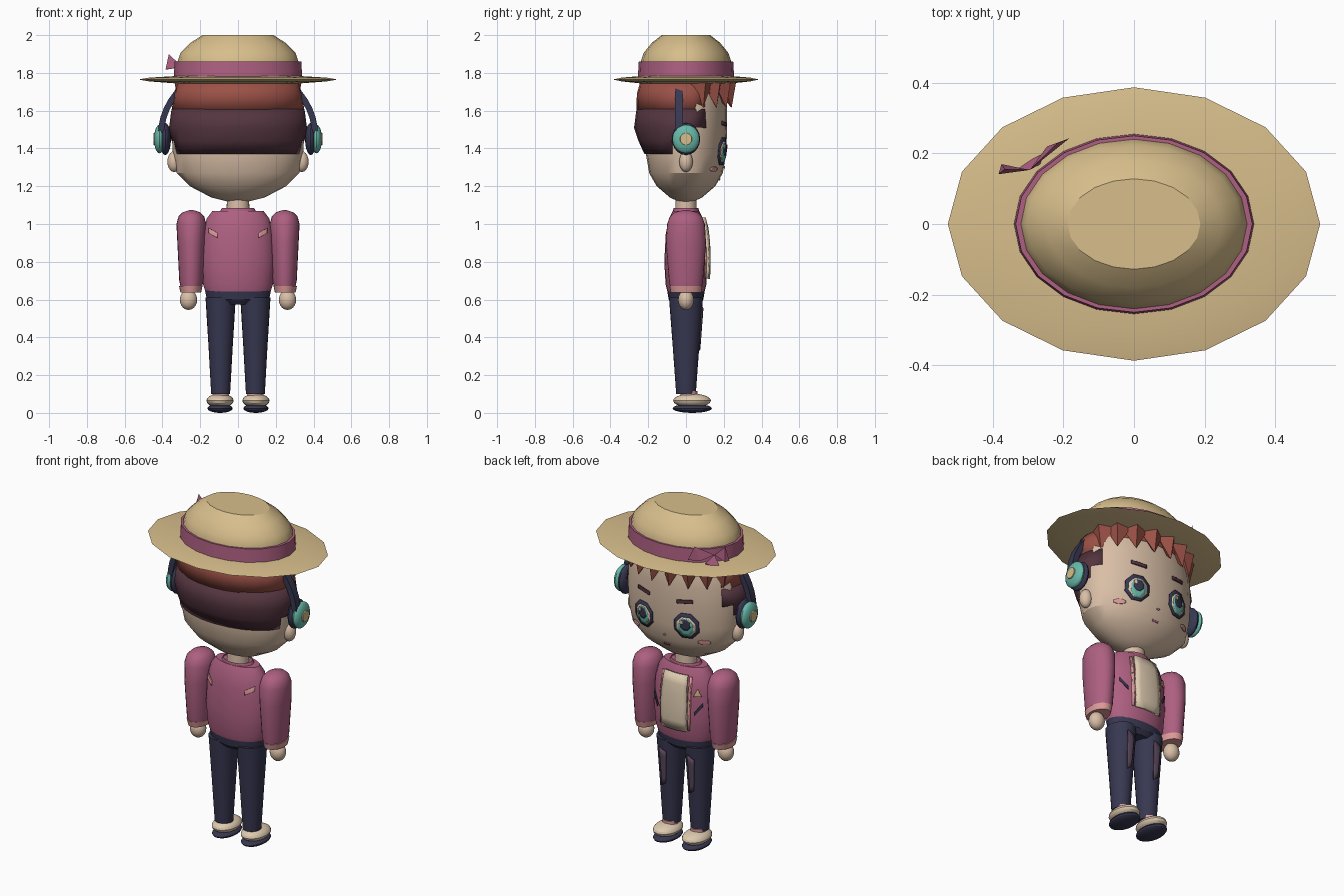
import bpy, bmesh, math
from mathutils import Matrix, Vector

cube = bpy.data.objects.get("Cube")
if cube:
    bpy.data.objects.remove(cube)
made = []


def mat(name, code):
    lin = [(int(code[i:i + 2], 16) / 255) ** 2.2 for i in (0, 2, 4)] + [1]
    m = bpy.data.materials.new(name)
    m.use_nodes = True
    m.diffuse_color = lin
    m.node_tree.nodes["Principled BSDF"].inputs["Base Color"].default_value = lin
    return m


STRAW, ROSE = mat("straw", "D6BC8A"), mat("rose", "AC6080")
NAVY, SKIN = mat("navy", "3A3A52"), mat("skin", "D8BDA5")
RED, DARK = mat("red_hair", "9A5248"), mat("dark_hair", "553841")
TEAL, PINK = mat("teal", "68B8A8"), mat("light_pink", "DC9A98")
CREAM, PLUM = mat("cream", "DDC9AE"), mat("plum", "5E4A5E")


def add(name, bm, material):
    me = bpy.data.meshes.new(name)
    bm.to_mesh(me)
    bm.free()
    ob = bpy.data.objects.new(name, me)
    bpy.context.collection.objects.link(ob)
    me.materials.append(material)
    made.append(ob)
    return ob


def loft(name, rings, material, cx=0, cy=0, sides=24, caps=True, drop=None):
    """Stack of ellipses (z, rx, ry); drop(centre) removes faces."""
    bm = bmesh.new()
    loops = []
    for z, rx, ry in rings:
        turn = [2 * math.pi * i / sides for i in range(sides)]
        loops.append([bm.verts.new((cx + rx * math.cos(a), cy + ry * math.sin(a), z)) for a in turn])
    for lo, hi in zip(loops, loops[1:]):
        for i in range(sides):
            j = (i + 1) % sides
            bm.faces.new((lo[i], lo[j], hi[j], hi[i]))
    if caps:
        bm.faces.new(loops[0][::-1])
        bm.faces.new(loops[-1])
    if drop:
        gone = [f for f in bm.faces if drop(f.calc_center_median())]
        bmesh.ops.delete(bm, geom=gone, context='FACES')
    return add(name, bm, material)


def ball(name, loc, size, material, seg=20):
    bm = bmesh.new()
    bmesh.ops.create_uvsphere(bm, u_segments=seg, v_segments=seg // 2, radius=1,
                              matrix=Matrix.Translation(loc) @ Matrix.Diagonal((*size, 1)))
    return add(name, bm, material)


def cone(name, base, tip, r1, material, seg=4, r2=0):
    base, tip = Vector(base), Vector(tip)
    d = tip - base
    m = Matrix.Translation((base + tip) / 2) @ d.to_track_quat('Z', 'Y').to_matrix().to_4x4()
    bm = bmesh.new()
    bmesh.ops.create_cone(bm, cap_ends=True, segments=seg, radius1=r1, radius2=r2,
                          depth=d.length, matrix=m)
    return add(name, bm, material)


def decal(name, pts, rings, material, lift=0.006, side=1, cx=0, thick=0.006):
    """Polygon in x, z wrapped onto the front (side 1) or back of a loft."""
    bm = bmesh.new()
    face = bm.faces.new([bm.verts.new((x, 0, z)) for x, z in pts])
    bmesh.ops.poke(bm, faces=[face])
    bmesh.ops.subdivide_edges(bm, edges=bm.edges[:], cuts=2, use_grid_fill=True)
    for v in bm.verts:
        for (z0, a0, b0), (z1, a1, b1) in zip(rings, rings[1:]):
            if z0 <= v.co.z <= z1:
                t = (v.co.z - z0) / (z1 - z0)
                rx, ry = a0 + t * (a1 - a0), b0 + t * (b1 - b0)
                s = min(1, abs(v.co.x - cx) / rx)
                v.co.y = side * (ry * math.sqrt(1 - s * s) + lift)
                break
    bm.normal_update()
    for f in bm.faces:
        if f.normal.y * side < 0:
            f.normal_flip()
    ob = add(name, bm, material)
    ob.modifiers.new("thickness", 'SOLIDIFY').thickness = thick
    return ob


def strip(x0, z0, x1, z1, w):
    return [(x0, z0 - w), (x1, z1 - w), (x1, z1 + w), (x0, z0 + w)]


def oval(cx, cz, rx, rz, n=8):
    turn = [2 * math.pi * (i + .5) / n for i in range(n)]
    return [(cx + rx * math.cos(a), cz + rz * math.sin(a)) for a in turn]


# Head and hair
HEAD = [(1.115, .04, .03), (1.14, .14, .085), (1.2, .255, .155), (1.27, .325, .195),
        (1.37, .345, .212), (1.5, .352, .218), (1.61, .345, .218), (1.7, .325, .21), (1.78, .28, .18)]
loft("head", HEAD, SKIN)
back_hair = loft("back_hair", [(1.37, .335, .2), (1.44, .352, .232), (1.51, .365, .255), (1.61, .352, .242)],
                 DARK, cy=-.02, caps=False,
                 drop=lambda c: c.y > (.09 if c.z > 1.5 else .06 if c.z > 1.44 else -.08))
back_hair.modifiers.new("thickness", 'SOLIDIFY').thickness = .025
hair_cap = loft("hair_cap", [(1.605, .35, .243), (1.69, .342, .24), (1.76, .31, .22)], RED, cy=-.02,
                caps=False, drop=lambda c: c.y > .1 and c.z < 1.66)
hair_cap.modifiers.new("thickness", 'SOLIDIFY').thickness = .03
for i in range(8):
    a = math.radians(22 + i * 136 / 7)
    c, s = math.cos(a), math.sin(a)
    cone("fringe_spike", (.3 * c, .205 * s, 1.75), (.335 * c, .245 * s, 1.615), .07, RED)

# Hat
loft("hat_brim", [(1.742, .3, .22), (1.755, .47, .34), (1.765, .527, .387), (1.775, .47, .34),
                  (1.785, .3, .22)], STRAW, sides=16)
loft("hat_crown", [(1.77, .325, .245), (1.86, .32, .24), (1.905, .305, .225), (1.96, .25, .18),
                   (2, .188, .128)], STRAW, sides=20)
loft("hat_band", [(1.775, .34, .255), (1.86, .335, .25)], ROSE, sides=20)
knot = Vector((-.295, .153, 1.832))
for end in ((-.375, .16, 1.845), (-.215, .225, 1.835), (-.285, .175, 1.77)):
    bow = cone("hat_bow", end, knot, .055, ROSE, seg=3)
    for v in bow.data.vertices:
        v.co.y = knot.y + (v.co.y - knot.y) * .3 + max(0, v.co.x - knot.x) * .7

# Face, ears and headphones
for s in (-1, 1):
    x = s * .14
    decal("eye_outline", oval(x, 1.385, .074, .08), HEAD, NAVY, .006)
    decal("eye_white", oval(x, 1.382, .056, .06), HEAD, CREAM, .009)
    decal("iris", oval(x, 1.378, .043, .056), HEAD, TEAL, .012)
    decal("pupil", oval(x, 1.395, .03, .034), HEAD, NAVY, .015)
    decal("eye_glint", oval(x + .02, 1.41, .012, .015, 4), HEAD, CREAM, .018)
    decal("eyebrow", strip(s * .09, 1.525, s * .18, 1.535, .01), HEAD, DARK)
    decal("cheek", oval(s * .225, 1.29, .032, .014), HEAD, PINK)
    ball("ear", (s * .338, 0, 1.33), (.036, .036, .055), SKIN)
    ball("ear_cushion", (s * .385, 0, 1.45), (.03, .075, .085), NAVY)
    ball("ear_cup", (s * .415, 0, 1.45), (.03, .072, .076), TEAL)
    cone("ear_cup_cap", (s * .43, 0, 1.45), (s * .447, 0, 1.45), .035, STRAW, 10, .032)
decal("nose", oval(0, 1.3, .009, .006), HEAD, PINK)
decal("mouth", strip(-.018, 1.235, .018, 1.235, .005), HEAD, ROSE)

bm = bmesh.new()
prev = None
for i in range(25):
    a = math.pi * i / 24
    ring = [bm.verts.new((r * math.cos(a), y, 1.47 + (r - .04) * math.sin(a)))
            for r, y in ((.392, -.057), (.424, -.057), (.424, -.015), (.392, -.015))]
    if prev:
        for k in range(4):
            bm.faces.new((prev[k], ring[k], ring[k - 3], prev[k - 3]))
    prev = ring
bmesh.ops.recalc_face_normals(bm, faces=bm.faces[:])
add("headphone_band", bm, NAVY)

# Jacket, shirt and neck
TORSO = [(.64, .172, .098), (.68, .185, .108), (.8, .195, .115), (.95, .188, .107),
         (1.03, .165, .09), (1.07, .135, .07)]
loft("jacket", TORSO, ROSE)
loft("neck", [(1.04, .062, .058), (1.15, .058, .054)], SKIN)
loft("collar", [(1.05, .105, .072), (1.085, .085, .066)], ROSE, caps=False)
decal("shirt_front", [(-.08, .71), (.08, .71), (.085, .85), (.075, 1.035), (-.075, 1.035), (-.085, .85)],
      TORSO, CREAM, .018, thick=.016)
for s in (-1, 1):
    decal("shirt_edge", strip(s * .085, .87, s * .098, .87, .155), TORSO, PINK, .008)
    decal("pocket_slit", strip(s * .12, .815, s * .16, .87, .01), TORSO, NAVY, .008)
    decal("back_slit", strip(s * .11, .94, s * .155, .965, .013), TORSO, PINK, .007, -1)
decal("badge", [(-.155, .92), (-.115, .92), (-.135, .965)], TORSO, STRAW, .01)

# Arms, legs and shoes
ARM = [(.645, .053, .08), (.7, .064, .09), (.9, .074, .106), (1, .079, .1), (1.04, .068, .085),
       (1.062, .046, .06), (1.073, .012, .015)]
LEG = [(.1, .05, .052), (.35, .064, .07), (.61, .08, .09)]
for s in (-1, 1):
    loft("sleeve", ARM, ROSE, cx=s * .247)
    loft("cuff", [(.638, .055, .08), (.672, .062, .088)], PINK, cx=s * .25)
    ball("hand", (s * .262, 0, .598), (.046, .042, .053), SKIN)
    x = s * .092
    loft("trouser_leg", LEG, NAVY, cx=x)
    decal("knee_patch", [(x - .022, .54), (x - .012, .35), (x + .016, .33), (x + .024, .56)],
          LEG, PLUM, .007, cx=x)
    loft("sock", [(.06, .045, .045), (.115, .042, .045)], PINK, cx=x, cy=.015)
    ball("shoe", (x + s * .003, .032, .065), (.072, .1, .037), CREAM)
    ball("sole", (x + s * .003, .033, .024), (.067, .104, .024), NAVY)
loft("trouser_waist", [(.575, .1, .07), (.6, .165, .092), (.665, .178, .102)], NAVY)

# Shading
bpy.ops.object.select_all(action='DESELECT')
for ob in made:
    ob.select_set(True)
bpy.context.view_layer.objects.active = made[0]
bpy.ops.object.shade_smooth_by_angle(angle=math.radians(30))
